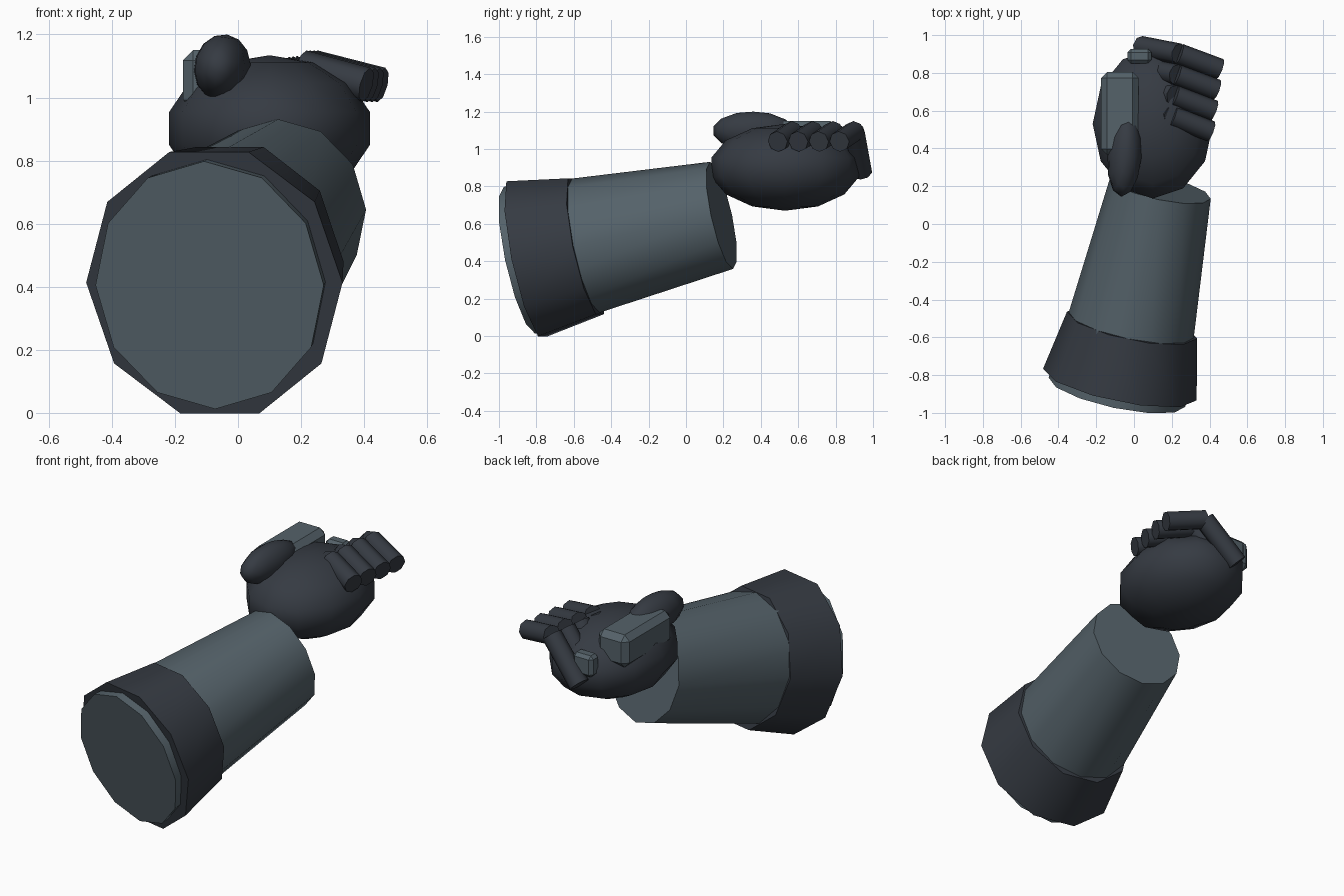
import bpy, bmesh, math
from mathutils import Matrix, Vector

cube = bpy.data.objects.get("Cube")
if cube:
    bpy.data.objects.remove(cube, do_unlink=True)


def material(name, rgb):
    m = bpy.data.materials.new(name)
    m.use_nodes = True
    m.diffuse_color = (*rgb, 1)
    m.node_tree.nodes["Principled BSDF"].inputs["Base Color"].default_value = (*rgb, 1)
    return m


slate = material("slate grey", (0.090, 0.122, 0.143))
charcoal = material("charcoal", (0.036, 0.043, 0.055))


def finish(name, bm, mat, smooth=True):
    bmesh.ops.recalc_face_normals(bm, faces=bm.faces)
    mesh = bpy.data.meshes.new(name)
    bm.to_mesh(mesh)
    bm.free()
    mesh.materials.append(mat)
    if smooth:
        mesh.shade_smooth()
        mesh.set_sharp_from_angle(angle=math.radians(50))
    ob = bpy.data.objects.new(name, mesh)
    bpy.context.collection.objects.link(ob)
    return ob


def tube(name, start, end, r_start, r_end, sides, mat):
    """Closed tapered tube; each radius is (sideways, upwards)."""
    start, end = Vector(start), Vector(end)
    axis = (end - start).normalized()
    side = axis.cross(Vector((0, 0, 1))).normalized()
    up = side.cross(axis)
    bm = bmesh.new()
    rings = []
    for centre, (rs, ru) in ((start, r_start), (end, r_end)):
        angles = [math.tau * i / sides for i in range(sides)]
        rings.append([bm.verts.new(centre + side * rs * math.cos(a) + up * ru * math.sin(a))
                      for a in angles])
    for i in range(sides):
        j = (i + 1) % sides
        bm.faces.new((rings[0][i], rings[0][j], rings[1][j], rings[1][i]))
    for ring in rings:
        bm.faces.new(ring)
    return finish(name, bm, mat)


def ellipsoid(name, centre, radii, mat, rotation=None):
    bm = bmesh.new()
    bmesh.ops.create_uvsphere(bm, u_segments=12, v_segments=7, radius=1)
    turn = rotation or Matrix.Identity(4)
    bm.transform(Matrix.Translation(centre) @ turn @ Matrix.Diagonal((*radii, 1)))
    return finish(name, bm, mat)


def block(name, low, high, bevel, mat):
    low, high = Vector(low), Vector(high)
    bm = bmesh.new()
    bmesh.ops.create_cube(bm, size=1)
    bm.transform(Matrix.Translation((low + high) / 2) @ Matrix.Diagonal((*(high - low), 1)))
    bmesh.ops.bevel(bm, geom=bm.edges[:], offset=bevel, segments=1, affect='EDGES')
    return finish(name, bm, mat, smooth=False)


# Forearm and the heavier cuff around its open end
tube("forearm", (-0.09, -0.89, 0.405), (0.14, 0.19, 0.645),
     (0.37, 0.402), (0.272, 0.293), 12, slate)
tube("cuff", (-0.075, -0.85, 0.413), (-0.01, -0.535, 0.48),
     (0.415, 0.445), (0.352, 0.39), 10, charcoal)

# Palm and thumb
ellipsoid("palm", (0.1, 0.53, 0.902), (0.327, 0.405, 0.232), charcoal)
ellipsoid("thumb", (-0.05, 0.36, 1.095), (0.09, 0.22, 0.106), charcoal,
          Matrix.Rotation(0.15, 4, 'Y') @ Matrix.Rotation(-0.08, 4, 'Z'))

# Armour plates on the back of the hand and the first knuckle
block("hand_plate", (-0.175, 0.365, 0.96), (0.025, 0.805, 1.15), 0.033, slate)
block("knuckle_plate", (-0.035, 0.85, 0.92), (0.092, 0.927, 1.045), 0.018, slate)

# Curled fingers: a lower segment rising to the knuckle, then a tip
thick = (0.056, 0.056)
for i in range(4):
    y = 0.9 - 0.11 * i
    joint = (0.24 - 0.012 * i, y, 1.095)
    tube(f"finger_base_{i + 1}", (0.035, y + 0.04, 0.875), joint, thick, thick, 8, charcoal)
    tube(f"finger_tip_{i + 1}", joint, (0.455 - 0.016 * i, y - 0.08, 1.04),
         thick, thick, 8, charcoal)
